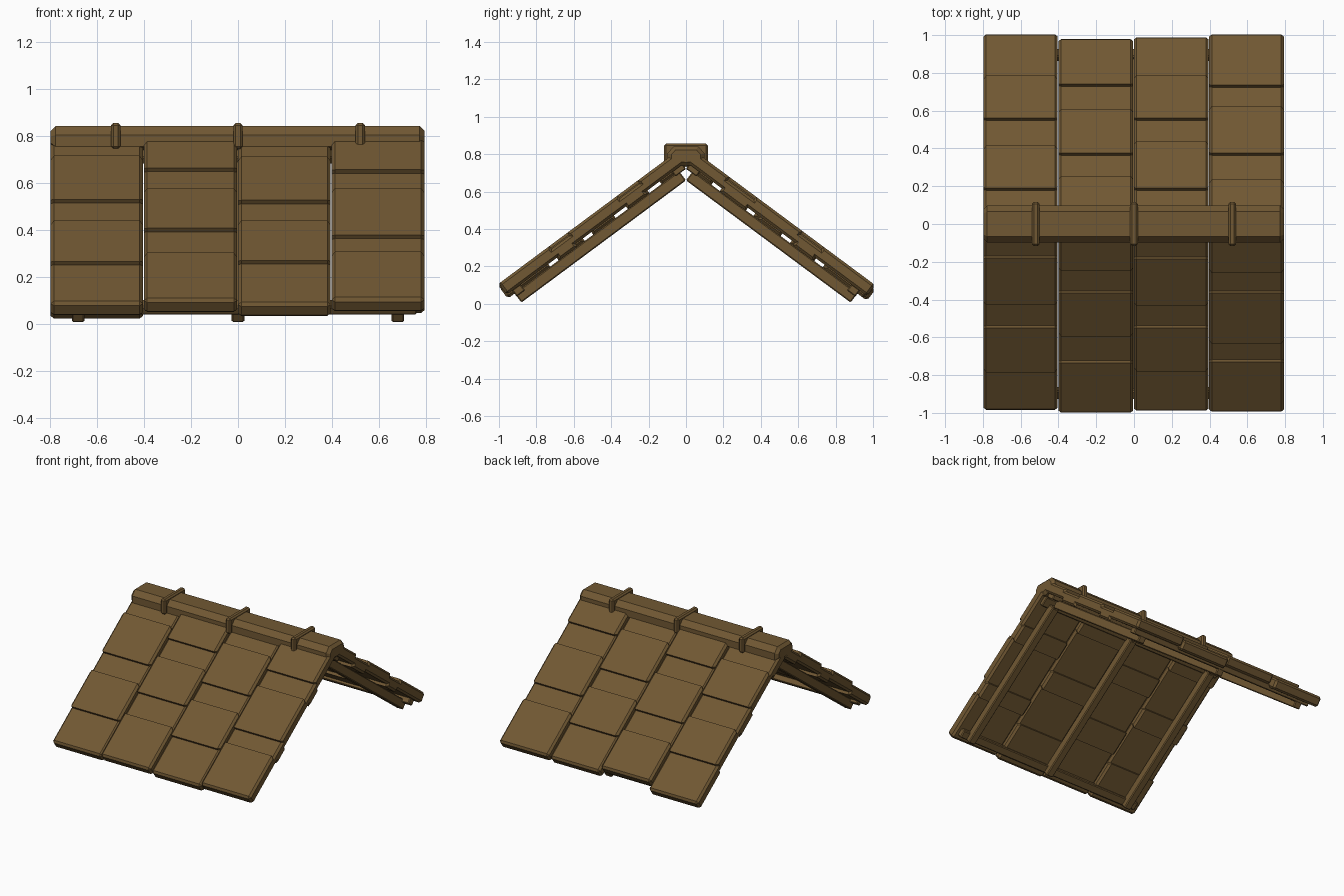
import bpy, bmesh, math

if "Cube" in bpy.data.objects:
    bpy.data.objects.remove(bpy.data.objects["Cube"])

SLOPE = 0.742
A = math.atan(SLOPE)
C, S = math.cos(A), math.sin(A)

wood = bpy.data.materials.new("brown wood")
wood.diffuse_color = (0.165, 0.098, 0.033, 1)
wood.use_nodes = True
wood.node_tree.nodes["Principled BSDF"].inputs["Base Color"].default_value = wood.diffuse_color


def along(y, v):
    """Distance down the slope of the point at depth y on the roof line with apex height v."""
    return y * C - (v - SLOPE * y) * S


def place(side):
    """Map (down-slope, outward) to (y, z) for one side of the roof."""
    return lambda s, n: (side * (s * C + n * S), n * C - s * S)


def extrude(name, profile, x0, x1, pick=None, offset=0.0):
    """Extrude a (y, z) profile along x, chamfering edges chosen by pick(edge)."""
    bm = bmesh.new()
    rings = [[bm.verts.new((x, y, z)) for y, z in profile] for x in (x0, x1)]
    n = len(profile)
    bm.faces.new(rings[0])
    bm.faces.new(rings[1])
    for i in range(n):
        j = (i + 1) % n
        bm.faces.new((rings[0][i], rings[0][j], rings[1][j], rings[1][i]))
    bmesh.ops.recalc_face_normals(bm, faces=bm.faces)
    if offset:
        edges = [e for e in bm.edges if pick is None or pick(e)]
        bmesh.ops.bevel(bm, geom=edges, offset=offset, segments=1,
                        profile=0.5, affect='EDGES', clamp_overlap=False)
    me = bpy.data.meshes.new(name)
    bm.to_mesh(me)
    bm.free()
    me.materials.append(wood)
    ob = bpy.data.objects.new(name, me)
    bpy.context.collection.objects.link(ob)
    return ob


def is_cap(e):
    return abs(e.verts[0].co.x - e.verts[1].co.x) < 1e-6


LOW_TOP, HIGH_TOP = 0.827, 0.851
LOW_BOT, HIGH_BOT = 0.735, 0.759


def plank_column(name, x0, x1, side, raised, steps, end):
    """A strip of roof boards alternating between two heights."""
    p = place(side)
    s_list = [-HIGH_BOT * S] + [along(y, HIGH_TOP) for y in steps]
    s_list.append(along(end, (HIGH_TOP if raised == (len(steps) % 2 == 0) else LOW_TOP) - 0.025))
    top, bot = [], []
    for i in range(len(s_list) - 1):
        up = raised if i % 2 == 0 else not raised
        t, b = ((HIGH_TOP, HIGH_BOT) if up else (LOW_TOP, LOW_BOT))
        for s in s_list[i:i + 2]:
            top.append(p(s, t * C))
            bot.append(p(s, b * C))
    profile = top + bot[::-1]
    eave = min(z for y, z in profile) + 0.09

    def pick(e):
        low_end = all(abs(v.co.y) > end - 0.08 and v.co.z < eave for v in e.verts)
        return is_cap(e) or low_end

    extrude(name, profile, x0, x1, pick, 0.014)


def slope_bar(name, x0, x1, side, s0, s1, v0, v1, bevel):
    """A straight bar lying in the roof slope."""
    p = place(side)
    prof = [p(s0, v0 * C), p(s1, v0 * C), p(s1, v1 * C), p(s0, v1 * C)]
    extrude(name, prof, x0, x1, None, bevel)


# Roof boards: x range, then (raised at ridge, step depths, eave depth) front and back
spans = [(-0.797, -0.404), (-0.400, -0.004), (0.0, 0.394), (0.398, 0.793)]
front = [(False, (.18, .43, .55, .785), .98), (True, (.25, .365, .595, .735), .995),
         (False, (.185, .435, .55, .78), .985), (True, (.26, .365, .635, .73), .99)]
back = [(False, (.19, .415, .56, .785), 1.0), (True, (.255, .375, .61, .74), .975),
        (False, (.19, .44, .56, .79), .985), (True, (.235, .375, .625, .735), 1.0)]
for side, label, rows in ((-1, "front", front), (1, "back", back)):
    for i, ((x0, x1), row) in enumerate(zip(spans, rows)):
        plank_column(f"{label}_boards_{i + 1}", x0, x1, side, *row)
    # Rafters under the boards
    for i, x in enumerate((-0.68, 0.0, 0.68)):
        slope_bar(f"{label}_rafter_{i + 1}", x - 0.027, x + 0.027, side,
                  -0.66 * S, along(0.88, 0.66), 0.66, 0.738, 0.006)
    # Cross battens at eave and ridge
    slope_bar(f"{label}_eave_batten", -0.76, 0.76, side,
              along(0.86, 0.71), along(0.905, 0.71), 0.71, 0.765, 0.006)
    slope_bar(f"{label}_ridge_batten", -0.76, 0.76, side,
              -0.722 * S, -0.722 * S + 0.07, 0.722, 0.77, 0.005)

# Ridge cap with chamfered ends
half = [(0.065, 0.843), (0.098, 0.806), (0.098, 0.757), (0.075, 0.75)]
cap = half + [(0, 0.735)] + [(-y, z) for y, z in half[::-1]]
extrude("ridge_cap", cap, -0.797, 0.793, is_cap, 0.02)

# Bands wrapped over the ridge cap
band = [(-0.117, 0.747), (0.117, 0.747), (0.117, 0.857), (-0.117, 0.857)]
for i, x in enumerate((-0.52, 0.0, 0.52)):
    extrude(f"ridge_band_{i + 1}", band, x - 0.02, x + 0.02, None, 0.01)
